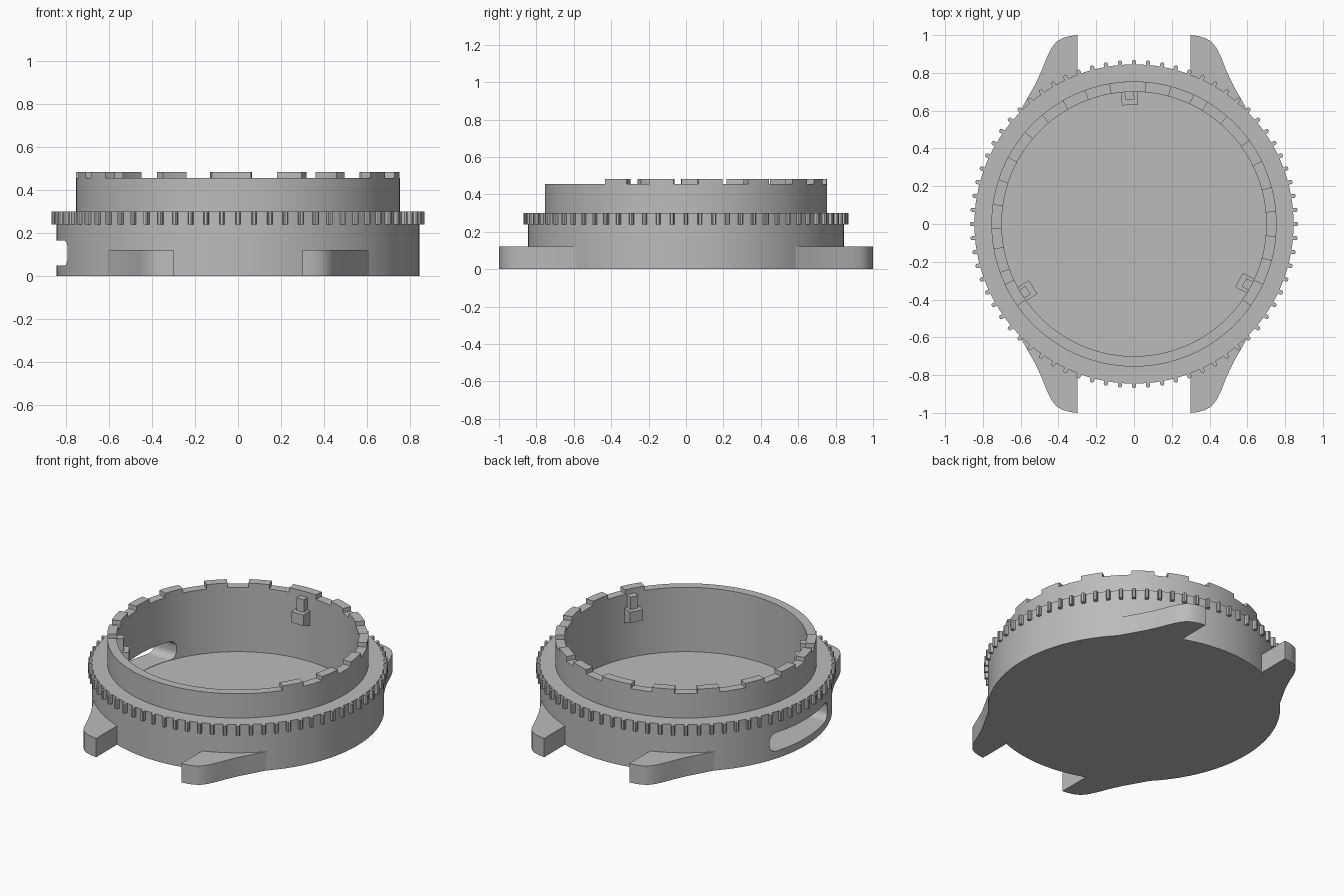
import bpy, bmesh, math
from mathutils import Matrix, Vector

if "Cube" in bpy.data.objects:
    bpy.data.objects.remove(bpy.data.objects["Cube"], do_unlink=True)

grey = bpy.data.materials.new("matte_grey")
grey.use_nodes = True
grey.diffuse_color = (0.5, 0.5, 0.5, 1)
grey.node_tree.nodes["Principled BSDF"].inputs["Base Color"].default_value = grey.diffuse_color

BODY_R, RIM_R, INNER_R = 0.845, 0.755, 0.70
DECK, RIM_TOP, TOOTH_TOP, FLOOR = 0.30, 0.455, 0.483, 0.045


def finish(name, bm):
    """Turn a bmesh into a named, shaded object."""
    bmesh.ops.recalc_face_normals(bm, faces=bm.faces)
    mesh = bpy.data.meshes.new(name)
    bm.to_mesh(mesh)
    bm.free()
    mesh.materials.append(grey)
    obj = bpy.data.objects.new(name, mesh)
    bpy.context.collection.objects.link(obj)
    return obj


def smooth(obj):
    bpy.ops.object.select_all(action='DESELECT')
    obj.select_set(True)
    bpy.context.view_layer.objects.active = obj
    bpy.ops.object.shade_smooth_by_angle(angle=math.radians(30))


def prism(bm, outline, lift, matrix=Matrix()):
    """Extrude a flat outline of 3D points along the lift vector."""
    face = bm.faces.new([bm.verts.new(matrix @ Vector(p)) for p in outline])
    extruded = bmesh.ops.extrude_face_region(bm, geom=[face])["geom"]
    verts = [v for v in extruded if isinstance(v, bmesh.types.BMVert)]
    bmesh.ops.translate(bm, verts=verts, vec=matrix.to_3x3() @ Vector(lift))


def polar(r, degrees, z):
    a = math.radians(degrees)
    return (r * math.cos(a), r * math.sin(a), z)


def turn(degrees):
    return Matrix.Rotation(math.radians(degrees), 4, 'Z')


# Case: one turned profile with a stepped wall and a floor
profile = [(0, 0), (BODY_R, 0), (BODY_R, DECK), (RIM_R, DECK), (RIM_R, RIM_TOP),
           (INNER_R, RIM_TOP), (INNER_R, FLOOR), (0, FLOOR)]
bm = bmesh.new()
points = [bm.verts.new((r, 0, z)) for r, z in profile]
edges = [bm.edges.new(pair) for pair in zip(points, points[1:])]
bmesh.ops.spin(bm, geom=points + edges, axis=(0, 0, 1), cent=(0, 0, 0),
               angle=math.tau, steps=144, use_duplicate=False)
bmesh.ops.remove_doubles(bm, verts=bm.verts, dist=0.0005)
case = finish("case", bm)

# Rounded slot through the side wall
half_w, low, high, corner = 0.29, 0.047, 0.165, 0.045
outline = []
for quarter, (sy, z) in enumerate([(1, high - corner), (-1, high - corner),
                                   (-1, low + corner), (1, low + corner)]):
    for step in range(9):
        a = math.radians(90 * quarter + 90 * step / 8)
        outline.append((-1, sy * (half_w - corner) + corner * math.cos(a),
                        z + corner * math.sin(a)))
bm = bmesh.new()
prism(bm, outline, (0.4, 0, 0))
cutter = finish("slot_cutter", bm)
cutter.hide_render = True
cut = case.modifiers.new("side_slot", 'BOOLEAN')
cut.operation, cut.solver, cut.object = 'DIFFERENCE', 'EXACT', cutter
bpy.context.view_layer.objects.active = case
bpy.ops.object.modifier_apply(modifier=cut.name)
bpy.data.objects.remove(cutter, do_unlink=True)
smooth(case)

# Strap lugs, mirrored to the four corners
lug = [(0.30, 0.70), (0.30, 1.0), (0.34, 0.995), (0.38, 0.983), (0.41, 0.965),
       (0.435, 0.935), (0.46, 0.885), (0.49, 0.81), (0.525, 0.735), (0.565, 0.665), (0.61, 0.585)]
for sx, side in ((1, "left"), (-1, "right")):
    for sy, end in ((-1, "front"), (1, "back")):
        bm = bmesh.new()
        prism(bm, [(sx * x, sy * y, 0) for x, y in lug], (0, 0, 0.12))
        smooth(finish(f"{end}_{side}_lug", bm))

# Grip teeth around the outer edge
bm = bmesh.new()
for i in range(72):
    prism(bm, [(0.83, -0.011, 0.24), (0.862, -0.011, 0.24), (0.868, -0.006, 0.24),
               (0.868, 0.006, 0.24), (0.862, 0.011, 0.24), (0.83, 0.011, 0.24)],
          (0, 0, 0.06), turn(5 * i))
finish("grip_teeth", bm)

# Raised teeth on the rim, leaving the front arc plain
spans = [(-35, 10), (-15, 10), (5, 10), (26, 10), (49, 10), (65, 10), (85, 15),
         (110, 10), (130, 10), (152, 10), (172, 10), (190, 10), (205, 10)]
bm = bmesh.new()
for start, width in spans:
    steps = [start + width * k / 4 for k in range(5)]
    arc = [polar(RIM_R, a, RIM_TOP) for a in steps]
    arc += [polar(INNER_R, a, RIM_TOP) for a in reversed(steps)]
    prism(bm, arc, (0, 0, TOOTH_TOP - RIM_TOP))
smooth(finish("rim_teeth", bm))

# Three inner catches: a narrow stem over a wider wedge-bottomed block
bm = bmesh.new()
for angle in (92, 212, 332):
    place = turn(angle)
    for r, w, bottom, slope, top in ((0.66, 0.05, 0.36, 0, 0.45), (0.63, 0.085, 0.27, 0.03, 0.37)):
        prism(bm, [(0.71, -w / 2, bottom), (r, -w / 2, bottom + slope),
                   (r, -w / 2, top), (0.71, -w / 2, top)], (0, w, 0), place)
finish("inner_catches", bm)
